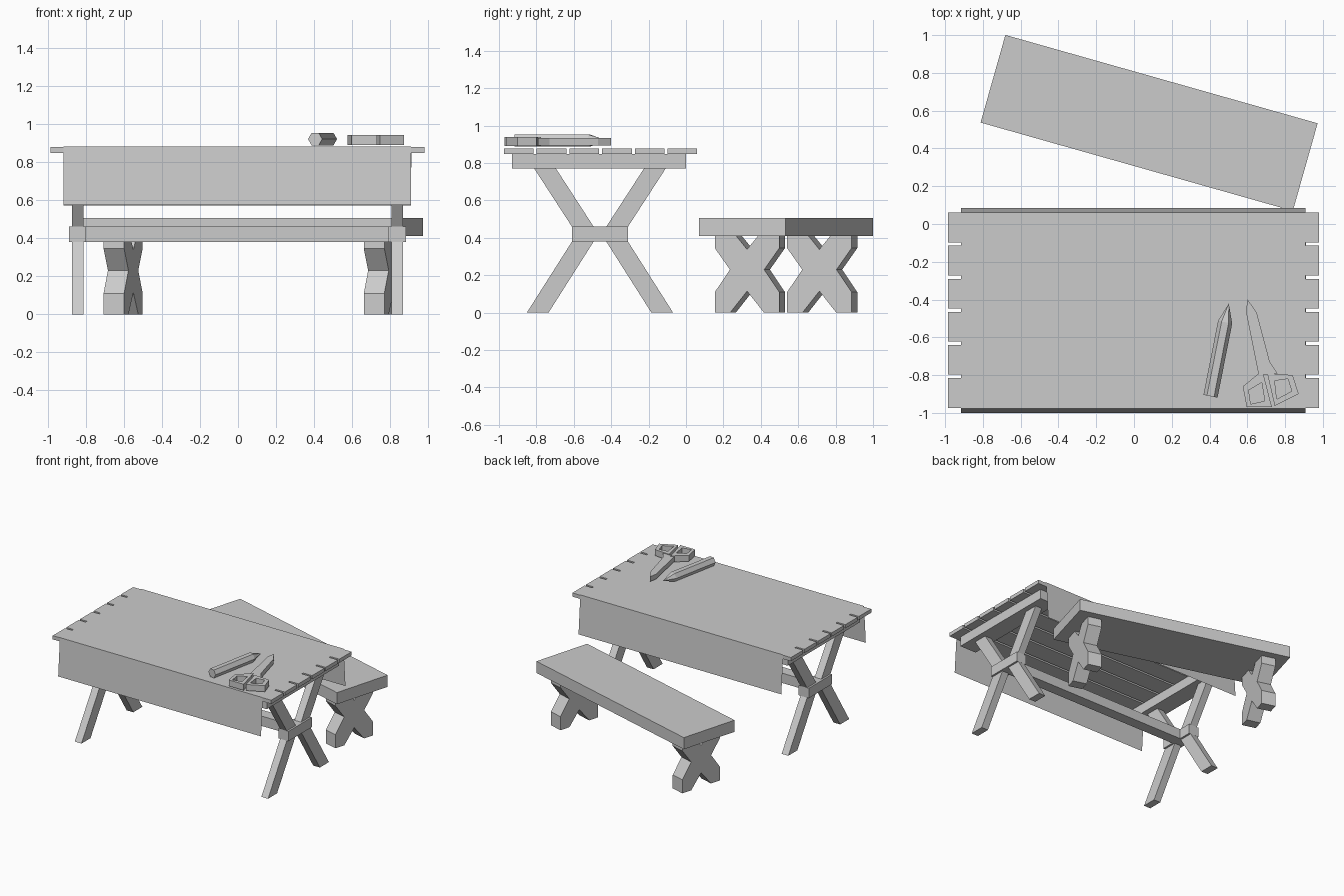
import bpy, bmesh, math
from mathutils import Matrix, Vector

if "Cube" in bpy.data.objects:
    bpy.data.objects.remove(bpy.data.objects["Cube"])

grey = bpy.data.materials.new("plain grey")
grey.diffuse_color = (0.6, 0.6, 0.6, 1)
grey.use_nodes = True
grey.node_tree.nodes["Principled BSDF"].inputs["Base Color"].default_value = grey.diffuse_color


def finish(name, bm, matrix=None, recalc=True):
    if recalc:
        bmesh.ops.recalc_face_normals(bm, faces=bm.faces)
    mesh = bpy.data.meshes.new(name)
    bm.to_mesh(mesh)
    bm.free()
    ob = bpy.data.objects.new(name, mesh)
    if matrix is not None:
        ob.matrix_world = matrix
    mesh.materials.append(grey)
    bpy.context.collection.objects.link(ob)
    return ob


def box(name, x, y, z, matrix=None):
    bm = bmesh.new()
    bmesh.ops.create_cube(bm, size=1)
    for v in bm.verts:
        v.co = [a + (c + 0.5) * (b - a) for (a, b), c in zip((x, y, z), v.co)]
    return finish(name, bm, matrix)


def extrude(name, pts, vec, matrix=None):
    """Solid from a flat outline swept along vec."""
    bm = bmesh.new()
    face = bm.faces.new([bm.verts.new(p) for p in pts])
    out = bmesh.ops.extrude_face_region(bm, geom=[face], use_keep_orig=True)
    for v in out["geom"]:
        if isinstance(v, bmesh.types.BMVert):
            v.co += Vector(vec)
    return finish(name, bm, matrix)


def ring(name, outer, inner, z0, z1):
    """Flat frame with a hole."""
    bm = bmesh.new()
    loops = [[bm.verts.new((x, y, z)) for x, y in pts]
             for pts, z in ((outer, z0), (outer, z1), (inner, z1), (inner, z0))]
    n = len(outer)
    for k in range(4):
        a, b = loops[k], loops[(k + 1) % 4]
        for i in range(n):
            j = (i + 1) % n
            bm.faces.new((a[i], a[j], b[j], b[i]))
    return finish(name, bm)


# Table top planks
for i in range(6):
    y = 0.06 - 0.175 * i
    box(f"table_plank_{i + 1}", (-0.985, 0.98), (y - 0.158, y), (0.848, 0.878))

# Tablecloth: thin sheet over the top, hanging at front and back
bm = bmesh.new()
section = [(-1.0, 0.575), (-0.978, 0.882), (0.062, 0.882), (0.085, 0.57)]
rows = [[bm.verts.new((x, y, z)) for x in (-0.917, 0.907)] for y, z in section]
for a, b in zip(rows, rows[1:]):
    bm.faces.new((a[0], a[1], b[1], b[0]))
finish("tablecloth", bm, recalc=False)

# Table trestles: cross beam, centre block and four half legs each side
MID = -0.46
for side, cx in (("left", -0.842), ("right", 0.836)):
    box(f"{side}_cross_beam", (cx - 0.074, cx + 0.074), (-0.93, 0.0), (0.77, 0.848))
    box(f"{side}_centre_block", (cx - 0.045, cx + 0.045), (-0.61, -0.31), (0.38, 0.46))
    for s, end in ((-1, "front"), (1, "back")):
        for z0, d0, z1, d1, level in ((0.0, 0.333, 0.40, 0.079, "lower"),
                                      (0.77, 0.293, 0.44, 0.079, "upper")):
            prof = [(d0 - 0.058, z0), (d0 + 0.058, z0), (d1 + 0.058, z1), (d1 - 0.058, z1)]
            extrude(f"{side}_{end}_{level}_leg",
                    [(cx - 0.03, MID + s * d, z) for d, z in prof], (0.06, 0, 0))
box("table_stretcher", (-0.80, 0.795), (MID - 0.045, MID + 0.045), (0.38, 0.46))

# Bench, turned at an angle behind the table
M = Matrix.Translation((0.08, 0.535, 0)) @ Matrix.Rotation(math.radians(-15.8), 4, "Z")
box("bench_seat", (-0.859, 0.859), (-0.241, 0.241), (0.41, 0.505), M)
half = [(0.0, 0.115), (0.094, 0), (0.179, 0), (0.179, 0.11), (0.095, 0.23),
        (0.179, 0.345), (0.179, 0.412), (0.062, 0.412), (0.0, 0.338)]
outline = half + [(-y, z) for y, z in reversed(half[1:-1])]
for side, cx in (("left", -0.71), ("right", 0.71)):
    extrude(f"bench_{side}_leg", [(cx - 0.056, y, z) for y, z in outline], (0.112, 0, 0), M)

# Pencil: hexagonal body with a sharpened tip
bm = bmesh.new()
loop = [(0.038 * math.cos(k * math.pi / 3), 0.038 * math.sin(k * math.pi / 3)) for k in range(6)]
a, b = [[bm.verts.new((x, y, z)) for x, z in loop] for y in (0, 0.40)]
tip = bm.verts.new((0, 0.50, 0))
bm.faces.new(a)
for i in range(6):
    j = (i + 1) % 6
    bm.faces.new((a[i], a[j], b[j], b[i]))
    bm.faces.new((b[i], b[j], tip))
finish("pencil", bm, Matrix.Translation((0.405, -0.912, 0.92)) @ Matrix.Rotation(-0.195, 4, "Z"))

# Scissors: closed blades and two looped handles
blades = [(0.602, -0.40), (0.65, -0.47), (0.719, -0.73), (0.76, -0.79),
          (0.66, -0.80), (0.65, -0.75), (0.592, -0.46)]
extrude("scissor_blades", [(x, y, 0.895) for x, y in blades], (0, 0, 0.04))
ring("scissor_left_handle",
     [(0.576, -0.86), (0.68, -0.775), (0.73, -0.97), (0.597, -0.97)],
     [(0.607, -0.88), (0.676, -0.84), (0.692, -0.937), (0.618, -0.953)], 0.89, 0.94)
ring("scissor_right_handle",
     [(0.705, -0.79), (0.84, -0.80), (0.872, -0.90), (0.745, -0.963)],
     [(0.745, -0.83), (0.815, -0.82), (0.835, -0.885), (0.756, -0.927)], 0.89, 0.94)
